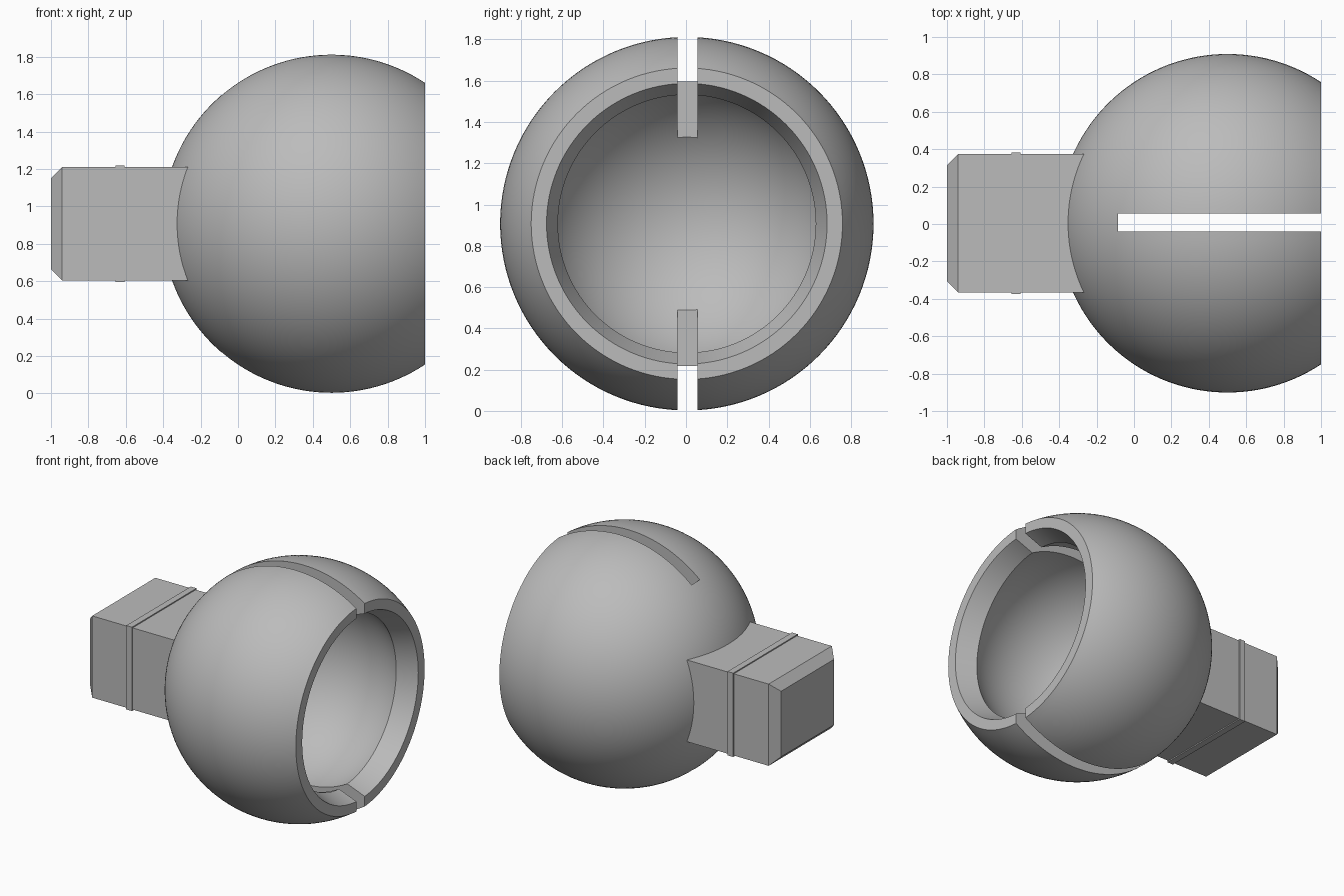
import bpy
import bmesh
from math import acos, cos, pi, sin
from mathutils import Matrix, Vector

cube = bpy.data.objects.get("Cube")
if cube:
    bpy.data.objects.remove(cube, do_unlink=True)

grey = bpy.data.materials.new("plain grey")
grey.use_nodes = True
COLOUR = (0.5, 0.5, 0.5, 1)
grey.diffuse_color = COLOUR
grey.node_tree.nodes["Principled BSDF"].inputs["Base Color"].default_value = COLOUR

CENTRE = Vector((0.5, 0.004, 0.907))
R_OUT, R_IN = 0.905, 0.72
FACE = 1.0 - CENTRE.x      # open face, measured from the ball centre
LIP = 0.625                # narrowest radius of the mouth
MOUTH = 0.68               # radius of the mouth at the open face


def finish(name, bm):
    bmesh.ops.recalc_face_normals(bm, faces=bm.faces)
    mesh = bpy.data.meshes.new(name)
    bm.to_mesh(mesh)
    bm.free()
    mesh.materials.append(grey)
    ob = bpy.data.objects.new(name, mesh)
    bpy.context.collection.objects.link(ob)
    return ob


def box(bm, low, high):
    low, high = Vector(low), Vector(high)
    size = Matrix.Diagonal((*(high - low), 1))
    made = bmesh.ops.create_cube(bm, size=1, matrix=Matrix.Translation((low + high) / 2) @ size)
    return made["verts"]


def arc(radius, end, steps=48):
    return [(-radius * cos(end * i / steps), radius * sin(end * i / steps))
            for i in range(steps + 1)]


# Hollow socket: outer arc, flat rim, tapered lip, inner arc, turned about x
outer = arc(R_OUT, pi - acos(FACE / R_OUT))
inner = arc(R_IN, pi - acos((R_IN ** 2 - LIP ** 2) ** 0.5 / R_IN))
profile = outer + [(FACE, MOUTH)] + inner[::-1]
bm = bmesh.new()
verts = [bm.verts.new(CENTRE + Vector((x, 0, r))) for x, r in profile]
edges = [bm.edges.new(pair) for pair in zip(verts, verts[1:])]
bmesh.ops.spin(bm, geom=verts + edges, cent=CENTRE, axis=(1, 0, 0),
               angle=2 * pi, steps=128, use_merge=True)
bmesh.ops.remove_doubles(bm, verts=bm.verts, dist=0.0001)
socket = finish("socket", bm)

# Slot through the top and bottom of the socket
bm = bmesh.new()
box(bm, (-0.085, -0.041, -0.5), (1.5, 0.056, 2.5))
cutter = finish("slot_cutter", bm)
cutter.hide_render = True
cut = socket.modifiers.new("slot", "BOOLEAN")
cut.object = cutter
cut.operation = "DIFFERENCE"
cut.solver = "EXACT"
bpy.context.view_layer.objects.active = socket
bpy.ops.object.modifier_apply(modifier=cut.name)
bpy.data.objects.remove(cutter, do_unlink=True)
bpy.ops.object.select_all(action="DESELECT")
socket.select_set(True)
bpy.ops.object.shade_smooth_by_angle(angle=0.35)

# Rectangular stem, its free end tapered on all four sides
HALF_Y, HALF_Z, TAPER = 0.37, 0.303, 0.06
bm = bmesh.new()
box(bm, (-1 + TAPER, CENTRE.y - HALF_Y, CENTRE.z - HALF_Z),
    (-0.24, CENTRE.y + HALF_Y, CENTRE.z + HALF_Z))
end = min(bm.faces, key=lambda f: f.calc_center_median().x)
cap = bmesh.ops.extrude_discrete_faces(bm, faces=[end])["faces"][0]
for v in cap.verts:
    v.co.x = -1
    v.co.y -= TAPER if v.co.y > CENTRE.y else -TAPER
    v.co.z -= TAPER if v.co.z > CENTRE.z else -TAPER
finish("stem", bm)

# Thin raised band around the stem
RAISE = 0.008
bm = bmesh.new()
box(bm, (-0.655, CENTRE.y - HALF_Y - RAISE, CENTRE.z - HALF_Z - RAISE),
    (-0.608, CENTRE.y + HALF_Y + RAISE, CENTRE.z + HALF_Z + RAISE))
finish("stem_band", bm)
